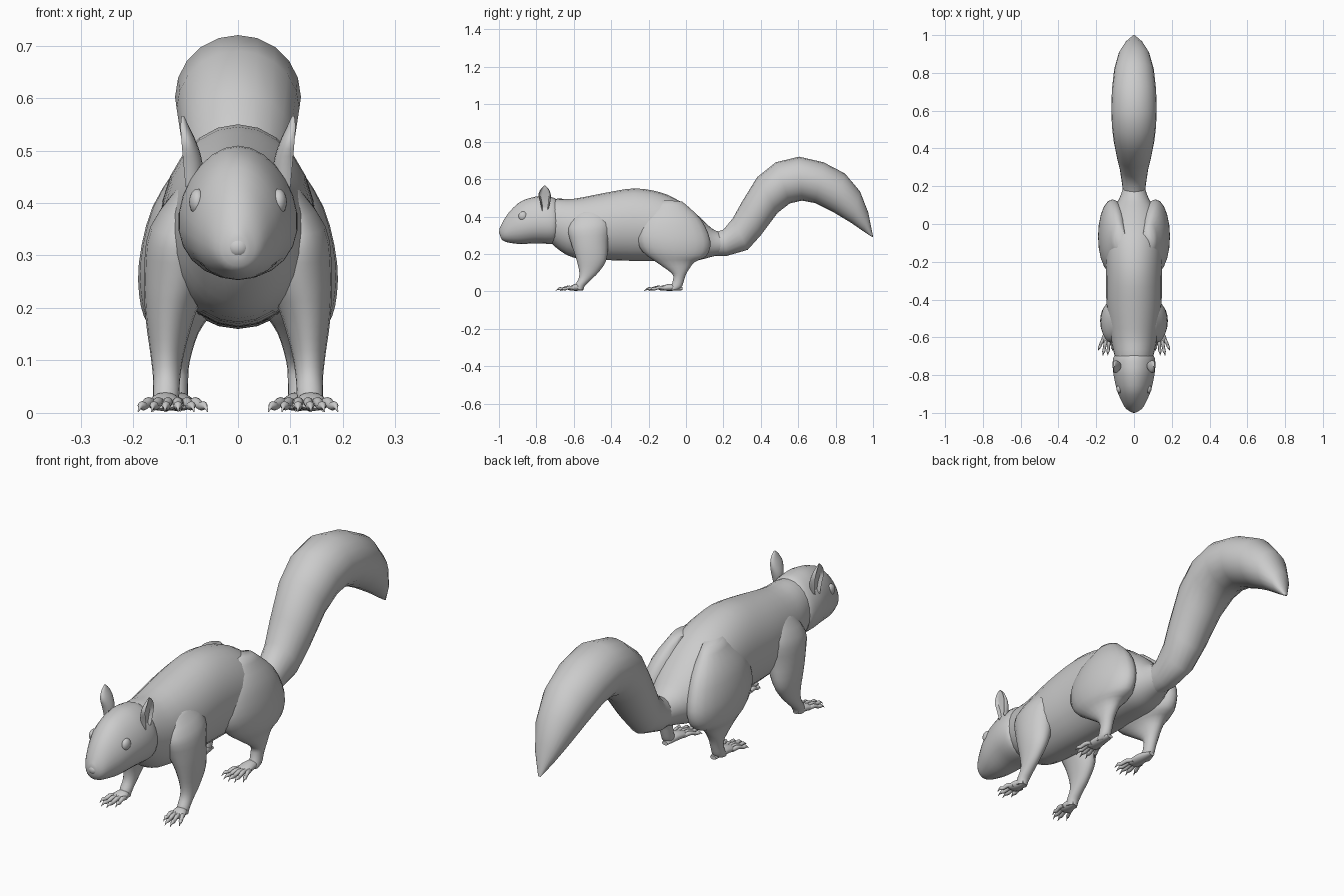
import bpy, bmesh
from math import sin, cos, pi
from mathutils import Matrix


def smooth_rows(rows, sub):
    # Catmull-Rom interpolation between the given cross-sections
    out = []
    for i in range(len(rows) - 1):
        p0, p1 = rows[max(i - 1, 0)], rows[i]
        p2, p3 = rows[i + 1], rows[min(i + 2, len(rows) - 1)]
        for k in range(sub):
            t = k / sub
            out.append([0.5 * (2 * b + (c - a) * t + (2 * a - 5 * b + 4 * c - d) * t * t
                               + (3 * b - a - 3 * c + d) * t ** 3)
                        for a, b, c, d in zip(p0, p1, p2, p3)])
    out.append(list(rows[-1]))
    return out


def loft(bm, rows, n=20, sub=3, pear=0.0, dent=False):
    # row: (y, z) of one edge, (y, z) of the opposite edge, half width, centre x
    rows = smooth_rows([(*r, 0.0) if len(r) == 5 else r for r in rows], sub)
    rings = []
    for y1, z1, y2, z2, w, x in rows:
        ring = []
        for j in range(n):
            s, c = sin(2 * pi * j / n), cos(2 * pi * j / n)
            if dent and c > 0.7:
                c = -0.1
            ring.append(bm.verts.new((x + w * c * (1 - pear * s),
                                      (y1 + y2) / 2 + s * (y1 - y2) / 2,
                                      (z1 + z2) / 2 + s * (z1 - z2) / 2)))
        rings.append(ring)
    for a, b in zip(rings, rings[1:]):
        for j in range(n):
            k = (j + 1) % n
            bm.faces.new((a[j], a[k], b[k], b[j]))
    bm.faces.new(rings[0])
    bm.faces.new(rings[-1])


def finish(name, bm, mirror=False):
    bmesh.ops.recalc_face_normals(bm, faces=bm.faces)
    me = bpy.data.meshes.new(name)
    bm.to_mesh(me)
    bm.free()
    ob = bpy.data.objects.new(name, me)
    bpy.context.collection.objects.link(ob)
    if mirror:
        ob.modifiers.new("mirror", "MIRROR")
    bpy.ops.object.select_all(action="DESELECT")
    ob.select_set(True)
    bpy.context.view_layer.objects.active = ob
    bpy.ops.object.shade_smooth_by_angle(angle=1.0)


def part(name, rows, mirror=False, **kw):
    bm = bmesh.new()
    loft(bm, rows, **kw)
    finish(name, bm, mirror)


def ball(name, loc, scale, mirror=False):
    bm = bmesh.new()
    bmesh.ops.create_uvsphere(bm, u_segments=20, v_segments=12, radius=1,
                              matrix=Matrix.LocRotScale(loc, None, scale))
    finish(name, bm, mirror)


# Torso
part("body", [
    (-.78, .48, -.75, .29, .085), (-.69, .495, -.69, .23, .105),
    (-.60, .495, -.60, .18, .125), (-.44, .525, -.44, .168, .145),
    (-.28, .55, -.28, .163, .148), (-.14, .53, -.14, .163, .15),
    (-.03, .48, -.03, .16, .145), (.07, .40, .05, .163, .12),
    (.14, .335, .12, .18, .08), (.20, .31, .20, .20, .055)], n=24)

# Head with fuller cheeks, narrower crown
part("head", [
    (-.997, .335, -.993, .295, .016), (-.975, .38, -.98, .272, .042),
    (-.94, .43, -.94, .259, .065), (-.88, .482, -.88, .253, .09),
    (-.80, .507, -.80, .257, .108), (-.74, .507, -.74, .254, .113),
    (-.70, .497, -.70, .258, .106), (-.68, .47, -.68, .29, .08)],
    n=24, pear=.14)
ball("nose", (0, -.983, .316), (.022, .017, .02))
ball("eye", (.077, -.872, .402), (.016, .024, .025), True)

# Ears, cupped on the outside
part("ear", [
    (-.77, .43, -.735, .44, .02, .09), (-.78, .475, -.725, .48, .024, .092),
    (-.79, .515, -.722, .515, .019, .098), (-.778, .545, -.732, .545, .011, .104),
    (-.758, .566, -.752, .566, .003, .106)], True, n=18, dent=True)

# Bushy tail
part("tail", [
    (.14, .31, .13, .19, .055), (.20, .33, .22, .19, .063),
    (.25, .39, .33, .222, .075), (.30, .48, .40, .30, .09),
    (.38, .61, .49, .42, .107), (.48, .69, .555, .47, .117),
    (.605, .72, .62, .485, .12), (.735, .69, .69, .472, .117),
    (.85, .63, .79, .422, .105), (.93, .535, .885, .365, .08),
    (.975, .42, .95, .32, .045), (1.0, .292, .996, .29, .006)], n=20, sub=1)

# Legs
part("front_leg", [
    (-.58, .43, -.47, .45, .02, .085), (-.63, .34, -.41, .37, .055, .112),
    (-.615, .26, -.415, .27, .062, .117), (-.592, .19, -.425, .17, .046, .13),
    (-.573, .12, -.465, .105, .032, .135), (-.572, .075, -.51, .06, .026, .136),
    (-.59, .04, -.54, .03, .025, .137), (-.60, .012, -.55, .006, .022, .138)], True)
part("hind_leg", [
    (-.13, .49, -.02, .48, .03, .075), (-.23, .40, .08, .385, .065, .098),
    (-.265, .30, .13, .27, .077, .112), (-.235, .215, .11, .19, .07, .115),
    (-.15, .15, .045, .155, .045, .12), (-.075, .095, .005, .10, .03, .122),
    (-.07, .06, -.01, .06, .025, .12), (-.08, .03, -.025, .02, .024, .12),
    (-.09, .01, -.05, .006, .02, .12)], True)


def paw(name, x, heel, wrist, tip, toes, spread, lean):
    # Flat palm, then fanned toes with knuckles and hooked claws
    bm = bmesh.new()
    mid = (heel + wrist) / 2
    loft(bm, [(heel, .022, heel, .006, .014, x), (mid, .04, mid, .003, .026, x),
              (wrist, .03, wrist, .004, .031, x + lean / 3),
              (wrist - .015, .02, wrist - .015, .008, .022, x + lean / 3)], n=12)
    for i in range(toes):
        f = 2 * i / (toes - 1) - 1
        end = tip + .03 * f * f
        # fraction along toe, height, radius
        loft(bm, [(y, z + r, y, z - r, r, x + lean * t + f * (.022 + (spread - .022) * t))
                  for t, z, r in ((0, .016, .009), (.35, .021, .0095), (.62, .013, .008),
                                  (.76, .014, .0085), (.88, .012, .004), (1, .003, .0012))
                  for y in [wrist + .015 + (end - wrist - .015) * t]], n=8, sub=2)
    finish(name, bm, True)


paw("front_paw", .138, -.55, -.615, -.70, 4, .038, .014)
paw("hind_paw", .115, -.02, -.13, -.225, 5, .052, -.005)
